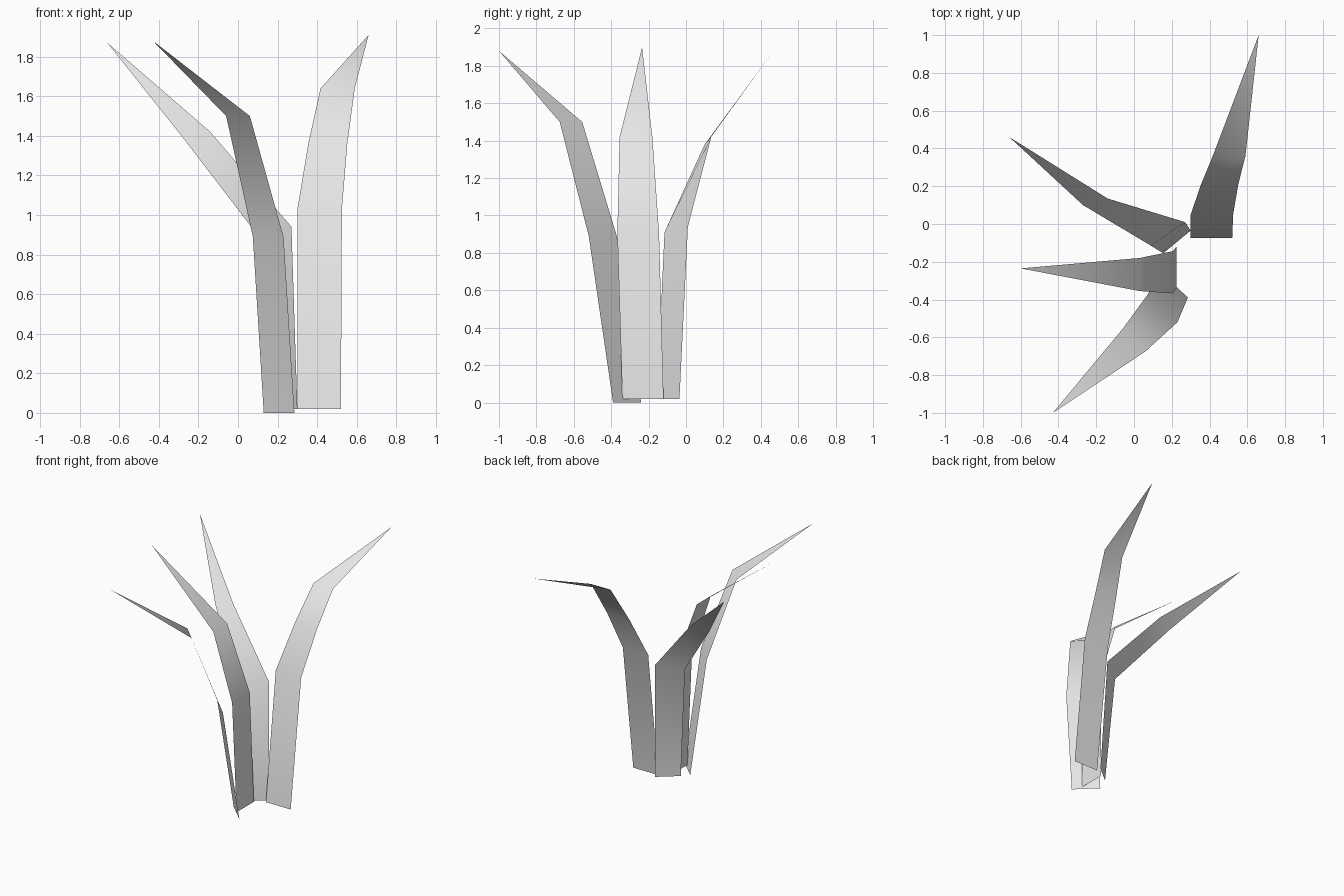
import bpy
import bmesh

# Remove the default cube
default_cube = bpy.data.objects.get("Cube")
if default_cube:
    bpy.data.objects.remove(default_cube, do_unlink=True)

# Single pale grey leaf colour
leaf_grey = bpy.data.materials.new("pale_grey")
leaf_grey.use_nodes = True
leaf_colour = (0.8, 0.8, 0.8, 1.0)
leaf_grey.diffuse_color = leaf_colour
shader = next(n for n in leaf_grey.node_tree.nodes if n.type == 'BSDF_PRINCIPLED')
shader.inputs["Base Color"].default_value = leaf_colour


def make_blade(name, left_edge, right_edge, tip):
    """Skin a thin leaf between its two edges and close it at the tip."""
    bm = bmesh.new()
    left_verts = [bm.verts.new(point) for point in left_edge]
    right_verts = [bm.verts.new(point) for point in right_edge]
    tip_vert = bm.verts.new(tip)

    # Quads up the strip, one triangle at the point
    for i in range(len(left_verts) - 1):
        bm.faces.new((left_verts[i], right_verts[i],
                      right_verts[i + 1], left_verts[i + 1]))
    bm.faces.new((left_verts[-1], right_verts[-1], tip_vert))

    for face in bm.faces:
        face.smooth = True

    mesh = bpy.data.meshes.new(name)
    bm.to_mesh(mesh)
    bm.free()
    mesh.materials.append(leaf_grey)
    blade = bpy.data.objects.new(name, mesh)
    bpy.context.collection.objects.link(blade)
    return blade


def straight_rows(rows, across):
    """Turn (start point, width) rows into left and right edges along one axis."""
    left_edge = [point for point, width in rows]
    right_edge = [tuple(p + width * a for p, a in zip(point, across))
                  for point, width in rows]
    return left_edge, right_edge


# Blade arching to the back
back_rows = [
    ((0.30, -0.075, 0.02), 0.22),
    ((0.30, 0.05, 1.03), 0.225),
    ((0.355, 0.21, 1.36), 0.197),
    ((0.417, 0.36, 1.64), 0.173),
]
left, right = straight_rows(back_rows, across=(1, 0, 0))
make_blade("back_blade", left, right, tip=(0.66, 1.0, 1.91))

# Blade arching to the right side
side_rows = [
    ((0.225, -0.34, 0.02), 0.22),
    ((0.205, -0.367, 0.9), 0.223),
    ((0.03, -0.355, 1.42), 0.175),
]
left, right = straight_rows(side_rows, across=(0, 1, 0))
make_blade("side_blade", left, right, tip=(-0.60, -0.235, 1.9))

# Blade arching diagonally to the front
make_blade(
    "front_blade",
    left_edge=[(0.285, -0.39, 0), (0.23, -0.52, 0.89), (0.06, -0.675, 1.5)],
    right_edge=[(0.13, -0.24, 0), (0.075, -0.37, 0.89), (-0.06, -0.555, 1.5)],
    tip=(-0.43, -1.0, 1.88),
)

# Twisted blade arching diagonally to the rear right
make_blade(
    "rear_side_blade",
    left_edge=[(0.155, -0.155, 0.02), (0.09, -0.115, 0.91), (-0.27, 0.10, 1.38)],
    right_edge=[(0.30, -0.035, 0.02), (0.27, 0.01, 0.94), (-0.14, 0.135, 1.42)],
    tip=(-0.66, 0.46, 1.87),
)
